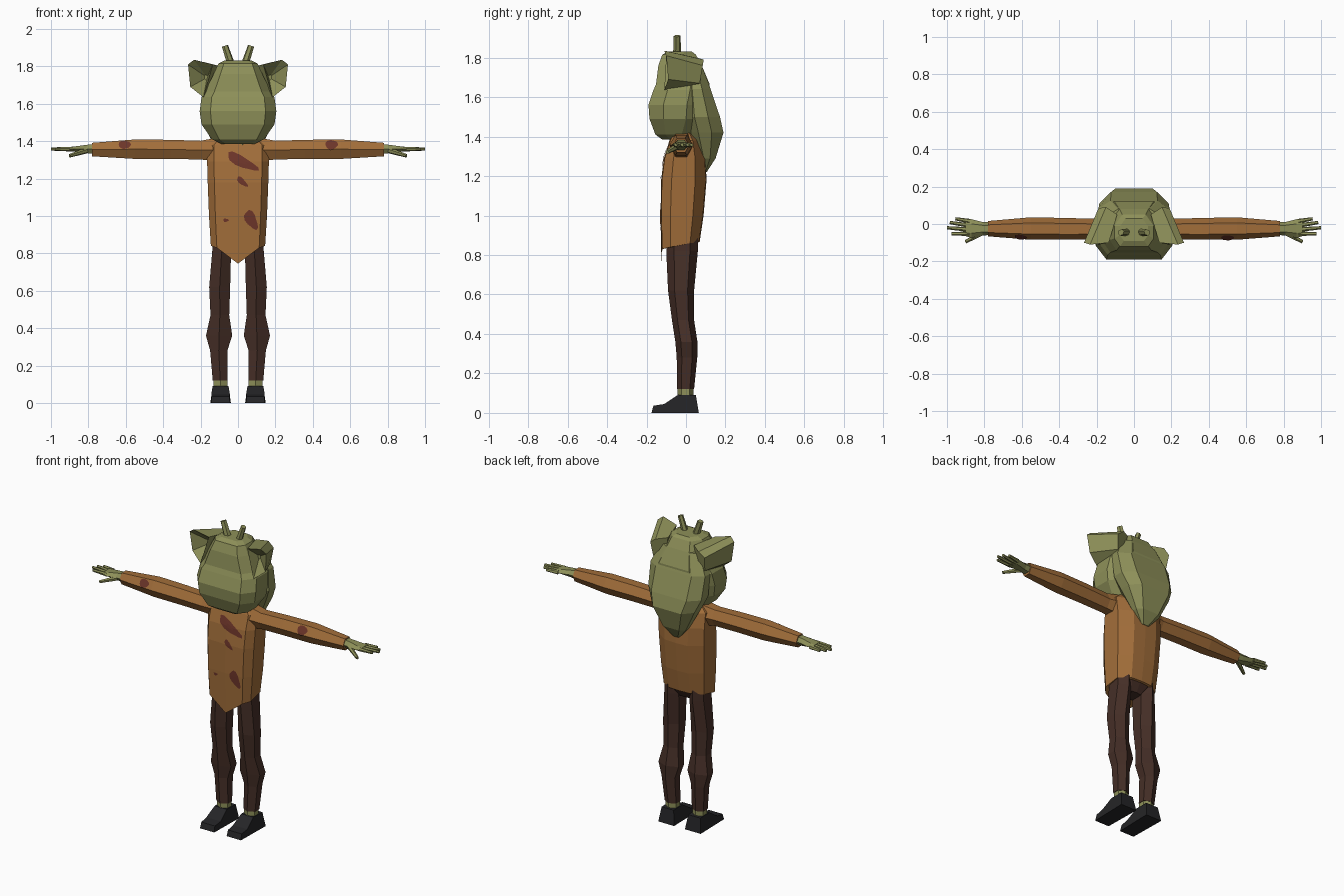
import bpy, bmesh, math
from mathutils import Vector
from mathutils.bvhtree import BVHTree

if "Cube" in bpy.data.objects:
    bpy.data.objects.remove(bpy.data.objects["Cube"])


def material(name, rgb):
    m = bpy.data.materials.new(name)
    m.diffuse_color = (*rgb, 1)
    m.use_nodes = True
    m.node_tree.nodes["Principled BSDF"].inputs["Base Color"].default_value = m.diffuse_color
    return m


SKIN = material("olive skin", (0.27, 0.28, 0.10))
CLOTH = material("orange cloth", (0.36, 0.155, 0.042))
TROUSER = material("dark brown", (0.060, 0.028, 0.020))
SHOE = material("black leather", (0.018, 0.018, 0.020))
STAIN = material("dark red", (0.150, 0.035, 0.022))


def build(name, lofts, mat, mirror=False):
    """Skin each list of rings, optionally with a copy mirrored in x."""
    bm = bmesh.new()
    for rings in lofts:
        for s in ((1, -1) if mirror else (1,)):
            vs = [[bm.verts.new((s * p[0], p[1], p[2])) for p in r] for r in rings]
            n = len(vs[0])
            for a, b in zip(vs, vs[1:]):
                for i in range(n):
                    j = (i + 1) % n
                    bm.faces.new((a[i], a[j], b[j], b[i]))
            bm.faces.new(vs[0])
            bm.faces.new(vs[-1])
    bmesh.ops.recalc_face_normals(bm, faces=bm.faces)
    return finish(name, bm, mat)


def finish(name, bm, mat):
    me = bpy.data.meshes.new(name)
    bm.to_mesh(me)
    bm.free()
    me.materials.append(mat)
    ob = bpy.data.objects.new(name, me)
    bpy.context.collection.objects.link(ob)
    return ob


def hex_ring(c, u, v, ru, rv):
    """Six-sided ring: a corner along u, flats along v."""
    c, u, v = Vector(c), Vector(u), Vector(v)
    return [c + u * ru * math.cos(k * math.pi / 3) + v * rv / 0.866 * math.sin(k * math.pi / 3)
            for k in range(6)]


def tube(p0, p1, r0, r1):
    p0, p1 = Vector(p0), Vector(p1)
    d = (p1 - p0).normalized()
    u = d.orthogonal().normalized()
    return [hex_ring(p, u, d.cross(u), r, r) for p, r in ((p0, r0), (p1, r1))]


def head_ring(z, yf, yb, w, front=0.72, back=0.6):
    d = yb - yf
    half = [(front * w, yf), (w, yf + 0.25 * d), (w, yb - 0.35 * d), (back * w, yb)]
    return [(x, y, z) for x, y in half] + [(-x, y, z) for x, y in reversed(half)]


# Head: rounded face and a mane hanging down the back
build("head", [[head_ring(*r) for r in (
    (1.385, -.12, .04, .09), (1.41, -.155, .05, .14), (1.49, -.185, .10, .195),
    (1.56, -.19, .11, .205), (1.635, -.165, .12, .195), (1.665, -.152, .12, .175),
    (1.76, -.14, .08, .13), (1.815, -.12, .05, .105), (1.83, -.09, .03, .075))]], SKIN)
build("mane", [[head_ring(*r, back=.66) for r in (
    (1.22, .085, .105, .025), (1.29, .07, .15, .085), (1.42, .02, .19, .15),
    (1.50, 0, .172, .185), (1.64, 0, .125, .19), (1.76, 0, .08, .13))]], SKIN)
build("neck", [tube((0, -.01, 1.36), (0, -.01, 1.45), .07, .07)], SKIN)

# Ears: back ring, outer rim, hollow inside
ear_back = [(.09, .05, 1.80), (.15, .09, 1.79), (.19, .085, 1.76), (.18, .07, 1.67), (.12, .05, 1.64)]
ear_rim = [(.135, -.10, 1.81), (.235, -.11, 1.835), (.267, -.10, 1.81), (.255, -.09, 1.69), (.185, -.11, 1.635)]
hollow = Vector((.165, -.02, 1.74))
ear_in = [Vector(p).lerp(hollow, .85) for p in ear_rim]
build("ears", [[ear_back, ear_rim, ear_in]], SKIN, True)
build("horns", [tube((.03, -.045, 1.79), (.07, -.045, 1.91), .02, .016)], SKIN, True)


# Tunic body: half section mirrored, hem dips to a point in front
def torso_ring(z, yf, yb, w, hem=(0, 0, 0, 0, 0, 0)):
    d = yb - yf
    half = [(0, yf - .004), (.78 * w, yf), (w, yf + .22 * d), (w * .97, yb - .24 * d), (.5 * w, yb), (0, yb + .004)]
    pts = [(x, y, z + h) for (x, y), h in zip(half, hem)]
    return pts + [(-x, y, zz) for x, y, zz in reversed(pts[1:-1])]


tunic = build("tunic", [[torso_ring(*r) for r in (
    (.84, -.12, .065, .145, (-.095, -.01, 0, .02, .025, .025)), (1.0, -.125, .085, .155),
    (1.18, -.122, .10, .162), (1.29, -.108, .095, .165), (1.38, -.08, .07, .165),
    (1.42, -.06, .04, .12))]], CLOTH)

# Sleeves
AX, Y, Z = (1, 0, 0), (0, 1, 0), (0, 0, 1)
sleeves = build("sleeves", [[hex_ring((x, y, z), Y, Z, ry, rz) for x, y, z, ry, rz in (
    (.10, -.02, 1.355, .065, .065), (.20, -.027, 1.352, .055, .05), (.36, -.026, 1.356, .058, .051),
    (.55, -.024, 1.357, .06, .052), (.78, -.025, 1.355, .041, .036))]], CLOTH, True)

# Hands: palm, four fingers and a thumb
palm = [hex_ring((x, y, 1.358), Y, Z, ry, rz) for x, y, ry, rz in (
    (.76, -.025, .034, .028), (.81, -.025, .036, .022), (.87, -.024, .05, .014), (.90, -.02, .045, .011))]
fingers = [tube((.88, a, 1.357), (x, b, 1.358), .012, .008)
           for a, x, b in ((.015, .955, .028), (-.008, .985, .008), (-.03, 1.0, -.02), (-.052, .975, -.052))]
thumb = tube((.81, -.045, 1.35), (.90, -.095, 1.322), .015, .009)
build("hands", [palm, thumb] + fingers, SKIN, True)

# Trousers: legs joined by a hip block
leg = [hex_ring((x, y, z), Y, AX, ry, rx) for z, x, rx, y, ry in (
    (.95, .085, .05, -.02, .08), (.82, .087, .05, -.02, .08), (.62, .098, .056, -.025, .066),
    (.47, .097, .05, -.015, .056), (.36, .101, .07, .002, .056), (.28, .103, .046, .005, .052),
    (.12, .095, .04, -.002, .043))]
build("trousers", [leg], TROUSER, True)
build("hips", [[torso_ring(.81, -.06, .02, .06), torso_ring(.87, -.10, .055, .125),
                torso_ring(.95, -.11, .06, .13)]], TROUSER)

# Ankles and wedge shoes
build("ankles", [[hex_ring((.094, -.002, z), Y, AX, .04, .037) for z in (.08, .13)]], SKIN, True)
profile = [(.065, 0, .055), (.05, .09, .042), (-.04, .092, .042), (-.11, .045, .05),
           (-.165, .036, .047), (-.175, 0, .05)]
build("shoes", [[[(.093 + s * w, y, z) for y, z, w in profile] for s in (-1, 1)]], SHOE, True)


# Stains: thin patches projected onto the cloth from the front
def stain(name, target, cx, cz, rx, rz, tilt, wobble=.15):
    tree = BVHTree.FromObject(target, bpy.context.evaluated_depsgraph_get())
    bm = bmesh.new()
    ct, st = math.cos(tilt), math.sin(tilt)

    def point(a, f):
        f *= 1 + wobble * math.sin(3 * a + 1)
        dx, dz = rx * f * math.cos(a), rz * f * math.sin(a)
        x, z = cx + dx * ct - dz * st, cz + dx * st + dz * ct
        hit = tree.ray_cast(Vector((x, -1, z)), Vector(Y))
        return bm.verts.new(hit[0] + hit[1] * .004)

    n = 14
    rings = [[point(k * math.tau / n, f) for k in range(n)] for f in (.3, .65, 1)]
    bm.faces.new(rings[0])
    for a, b in zip(rings, rings[1:]):
        for i in range(n):
            j = (i + 1) % n
            bm.faces.new((a[i], b[i], b[j], a[j]))
    finish(name, bm, STAIN)


bpy.context.view_layer.update()
stain("chest_stain", tunic, .02, 1.29, .092, .028, -.48)
stain("middle_stain", tunic, .022, 1.183, .036, .015, -.75)
stain("belly_stain", tunic, .07, .98, .055, .029, -1.1)
stain("small_stain", tunic, -.065, .977, .014, .009, 0)
stain("right_sleeve_stain", sleeves, -.606, 1.379, .033, .022, 0, .05)
stain("left_sleeve_stain", sleeves, .50, 1.38, .034, .024, 0, .05)
